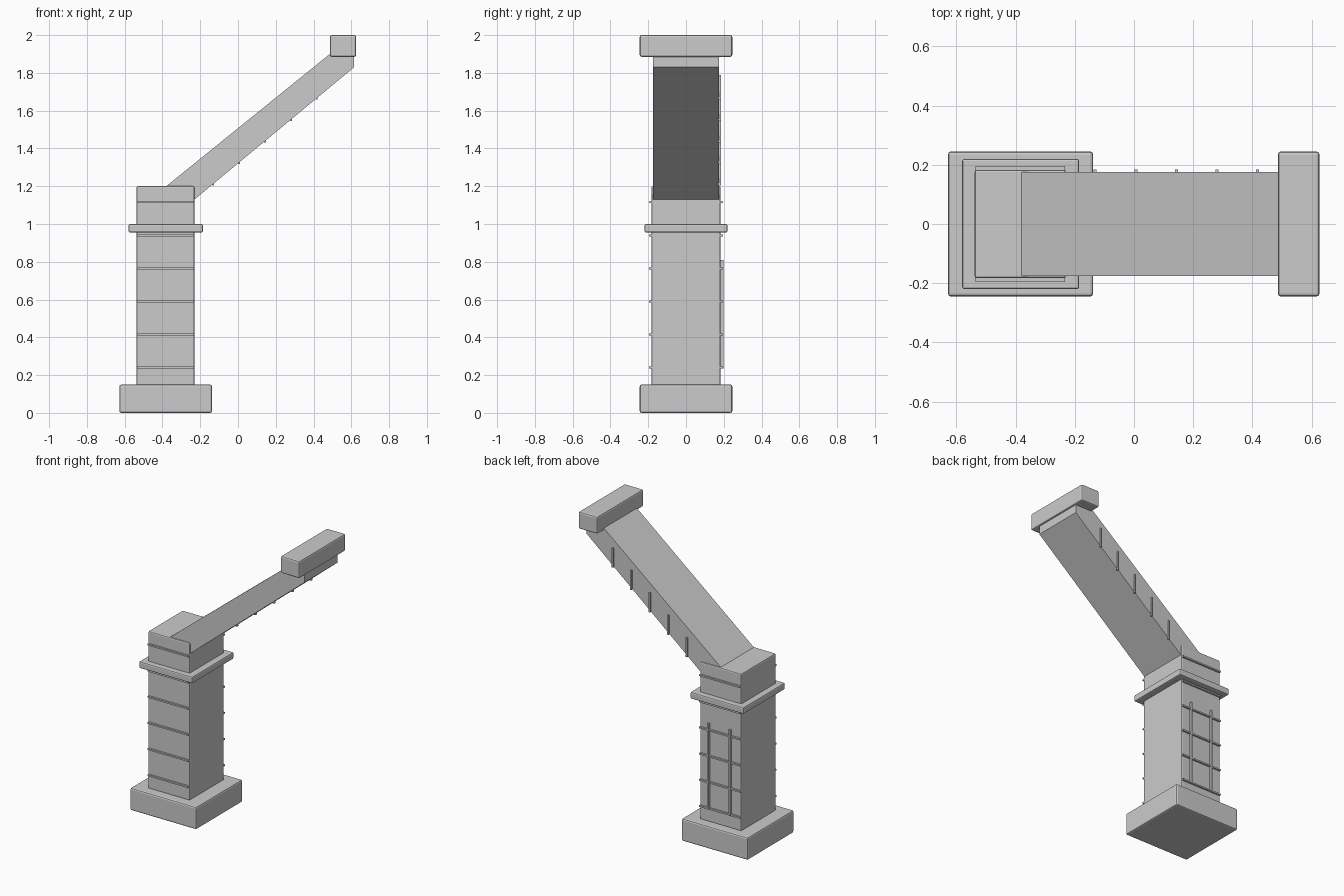
import bpy, bmesh

if "Cube" in bpy.data.objects:
    bpy.data.objects.remove(bpy.data.objects["Cube"])


def finish(name, bm, bevel=0.0):
    bmesh.ops.recalc_face_normals(bm, faces=bm.faces)
    mesh = bpy.data.meshes.new(name)
    bm.to_mesh(mesh)
    bm.free()
    ob = bpy.data.objects.new(name, mesh)
    bpy.context.collection.objects.link(ob)
    if bevel:
        mod = ob.modifiers.new("bevel", 'BEVEL')
        mod.width = bevel
        mod.segments = 2
    return ob


def box(name, x, y, z, bevel=0.0):
    """Box from (min, max) ranges on each axis."""
    bm = bmesh.new()
    bmesh.ops.create_cube(bm, size=1)
    for v in bm.verts:
        v.co = [r[0] + (c + 0.5) * (r[1] - r[0]) for c, r in zip(v.co, (x, y, z))]
    return finish(name, bm, bevel)


# Upright: plinth, column and collar
box("plinth", (-0.628, -0.138), (-0.245, 0.245), (0, 0.15), 0.01)
box("column", (-0.538, -0.23), (-0.183, 0.183), (0.145, 1.2), 0.008)
box("collar", (-0.58, -0.185), (-0.22, 0.22), (0.955, 1.0), 0.008)

# Sloping arm, a side profile extruded across y
profile = [(-0.38, 1.2), (-0.36, 1.022), (0.615, 1.83), (0.615, 2.0 - 0.02), (0.585, 1.98)]
profile[1] = (-0.38, 1.006)
bm = bmesh.new()
face = bm.faces.new([bm.verts.new((x, -0.175, z)) for x, z in profile])
new = bmesh.ops.extrude_face_region(bm, geom=[face])["geom"]
bmesh.ops.translate(bm, vec=(0, 0.35, 0),
                    verts=[g for g in new if isinstance(g, bmesh.types.BMVert)])
finish("sloping_arm", bm)

# Block at the top of the arm
box("end_block", (0.486, 0.626), (-0.245, 0.245), (1.885, 2.0), 0.01)

# Horizontal joint strips on the front and back of the column
for i in range(6):
    z = 0.24 + i * 0.175
    for side, s in (("front", -1), ("back", 1)):
        box(f"{side}_joint_{i}", (-0.535, -0.233), sorted((s * 0.178, s * 0.195)),
            (z - 0.005, z + 0.005))

# Vertical joint strips on the back of the column
for i, x in enumerate((-0.46, -0.30)):
    box(f"upright_joint_{i}", (x - 0.006, x + 0.006), (0.178, 0.198), (0.235, 0.81))

# Short upright strips on the back side of the arm
for i in range(5):
    x = -0.131 + i * 0.137
    z = 1.83 - (0.615 - x) * 0.828
    box(f"arm_joint_{i}", (x - 0.005, x + 0.005), (0.17, 0.184), (z - 0.008, z + 0.122))
